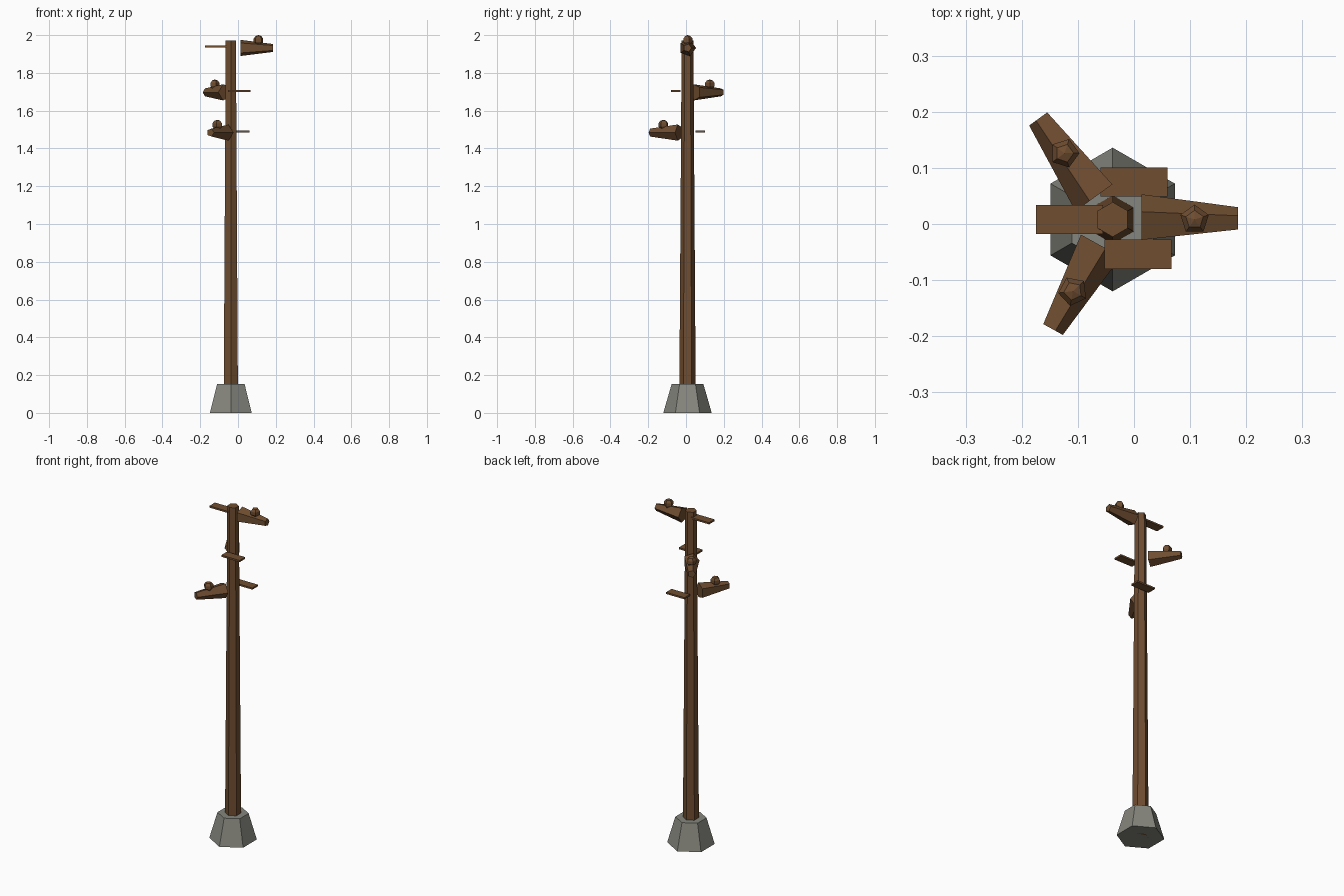
import bpy, bmesh, math
from mathutils import Matrix, Vector

if "Cube" in bpy.data.objects:
    bpy.data.objects.remove(bpy.data.objects["Cube"])

PX, PY = -0.038, 0.008  # pole axis


def material(name, rgb):
    m = bpy.data.materials.new(name)
    m.diffuse_color = (*rgb, 1)
    m.use_nodes = True
    m.node_tree.nodes["Principled BSDF"].inputs["Base Color"].default_value = m.diffuse_color
    return m


wood = material("brown_wood", (0.16, 0.075, 0.03))
stone = material("grey_stone", (0.24, 0.24, 0.21))


def finish(name, bm, mat, matrix):
    me = bpy.data.meshes.new(name)
    bmesh.ops.recalc_face_normals(bm, faces=bm.faces)
    bm.to_mesh(me)
    bm.free()
    me.materials.append(mat)
    ob = bpy.data.objects.new(name, me)
    ob.matrix_world = matrix
    bpy.context.collection.objects.link(ob)


def lathe(name, rings, sides, mat, matrix):
    """Faceted solid from (radius, z) rings, first corner on +y."""
    bm = bmesh.new()
    loops = []
    for r, z in rings:
        pts = [(math.pi / 2 + 2 * math.pi * i / sides) for i in range(sides)]
        loops.append([bm.verts.new((r * math.cos(a), r * math.sin(a), z)) for a in pts])
    for lo, hi in zip(loops, loops[1:]):
        for i in range(sides):
            j = (i + 1) % sides
            bm.faces.new((lo[i], lo[j], hi[j], hi[i]))
    bm.faces.new(loops[0])
    bm.faces.new(loops[-1])
    bmesh.ops.remove_doubles(bm, verts=bm.verts, dist=1e-5)
    finish(name, bm, mat, matrix)


def plank(name, x, y, z):
    bm = bmesh.new()
    bmesh.ops.create_cube(bm, size=1)
    bmesh.ops.scale(bm, vec=Vector((0.12, 0.052, 0.01)), verts=bm.verts)
    finish(name, bm, wood, Matrix.Translation((x, y, z)))


# footing and pole
axis = Matrix.Translation((PX, PY, 0))
lathe("footing", [(0.128, 0), (0.084, 0.153)], 6, stone, axis)
lathe("pole", [(0.044, 0), (0.031, 1.972)], 6, wood, axis)

# tapered horns, each with a faceted ball on top
ball = [(0.028 * math.sin(math.pi * k / 5), -0.027 * math.cos(math.pi * k / 5)) for k in range(1, 5)]
ball = [(0, -0.027)] + ball + [(0, 0.027)]
for n, (deg, z) in enumerate([(0, 1.932), (126, 1.697), (241, 1.484)], 1):
    turn = Matrix.Translation((PX, PY, z)) @ Matrix.Rotation(math.radians(deg), 4, 'Z')
    lathe(f"horn_{n}", [(0.045, 0.051), (0.022, 0.223)], 5, wood,
          turn @ Matrix.Rotation(math.pi / 2, 4, 'Y'))
    bm_ball = turn @ Matrix.Translation((0.146, 0, 0.041))
    lathe(f"ball_{n}", ball, 5, wood, bm_ball)

# sign planks
plank("plank_top", -0.115, 0.008, 1.939)
plank("plank_middle", 0.007, -0.054, 1.704)
plank("plank_low", 0.0, 0.075, 1.49)
